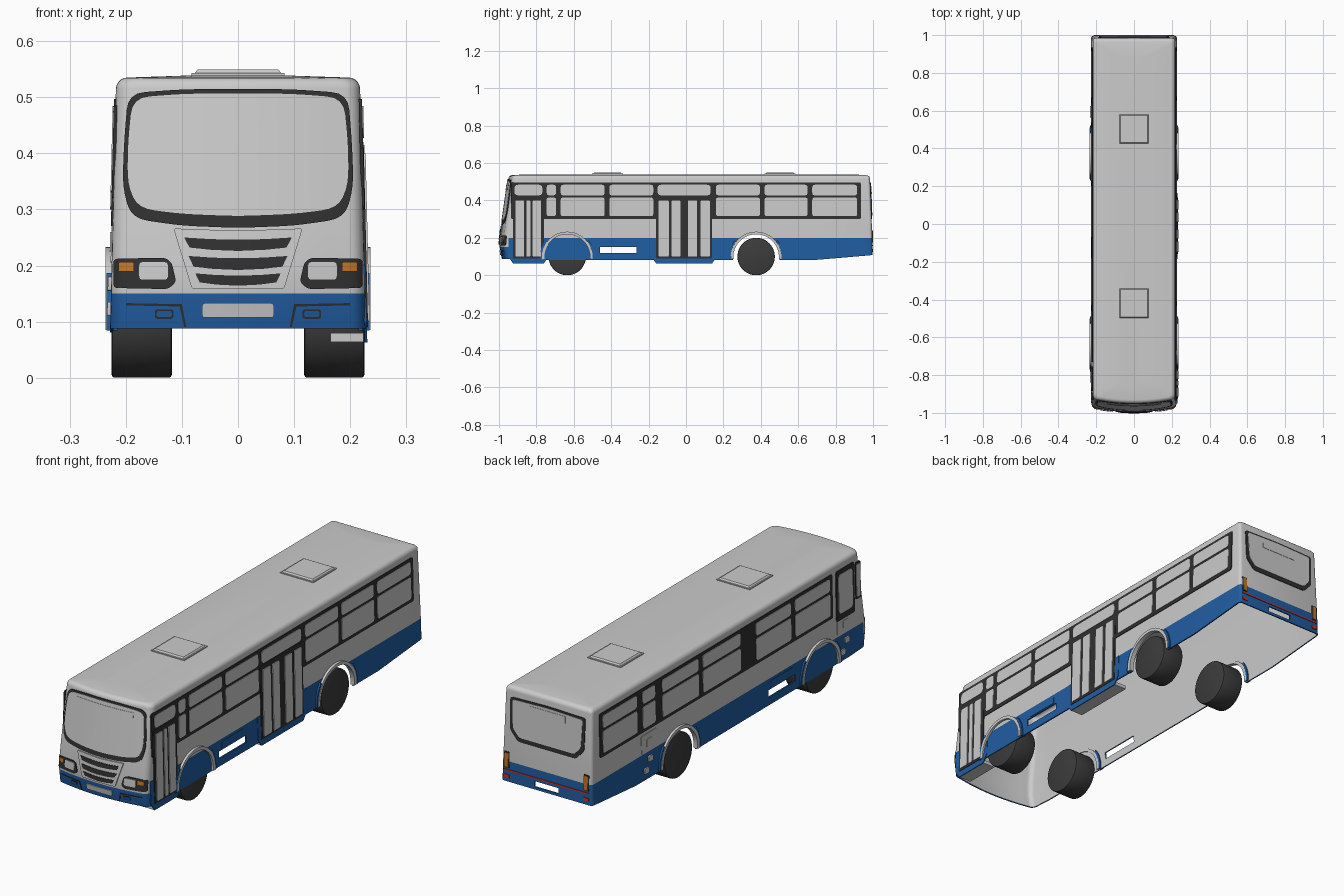
import bpy, bmesh, math
from mathutils import Vector

if "Cube" in bpy.data.objects:
    bpy.data.objects.remove(bpy.data.objects["Cube"])

def mat(name, c):
    m = bpy.data.materials.new(name)
    m.diffuse_color = (*c, 1)
    m.use_nodes = True
    m.node_tree.nodes["Principled BSDF"].inputs["Base Color"].default_value = m.diffuse_color
    return m
BLUE = mat("blue", (0.015, 0.11, 0.36))
DARK = mat("dark_trim", (0.03, 0.03, 0.03))
TYRE = mat("tyre", (0.045, 0.045, 0.045))
ORANGE = mat("orange", (0.55, 0.18, 0.02))
RED = mat("red", (0.6, 0.03, 0.02))

# Body surface: side width, front and rear positions by height
def lerp(t, table):
    for (a, p), (b, q) in zip(table, table[1:]):
        if t <= b:
            return p + (q - p) * max(0, (t - a) / (b - a))
    return table[-1][1]
def W(z): return 0.23 - 0.024 * z
def yf(z): return lerp(z, [(.085, -.985), (.15, -.996), (.2, -.994), (.27, -.985), (.515, -.95)])
def yb(z): return lerp(z, [(.085, .997), (.2, .996), (.515, .984)])
RF, RB = .03, .015
def F(x, z, i=0):
    c = W(z) - i - RF
    d = min(max(abs(x) - c, 0), RF)
    return yf(z) + i + .5 * min(abs(x), c) ** 2 + RF - math.sqrt(RF * RF - d * d)

def finish(name, bm, mats=()):
    bmesh.ops.recalc_face_normals(bm, faces=bm.faces[:])
    me = bpy.data.meshes.new(name)
    bm.to_mesh(me)
    bm.free()
    for m in mats:
        me.materials.append(m)
    ob = bpy.data.objects.new(name, me)
    bpy.context.collection.objects.link(ob)
    return ob

def box(name, x0, x1, y0, y1, z0, z1, m=None, top=1.0):
    bm = bmesh.new()
    bmesh.ops.create_cube(bm, size=1)
    for v in bm.verts:
        s = top if v.co.z > 0 else 1
        v.co = Vector(((x0 + x1) / 2 + v.co.x * s * (x1 - x0), (y0 + y1) / 2 + v.co.y * s * (y1 - y0),
                       (z0 + z1) / 2 + v.co.z * (z1 - z0)))
    return finish(name, bm, [m] if m else [])

def cyl(name, x0, x1, y, z, r, m=None, bevel=0):
    bm = bmesh.new()
    bmesh.ops.create_cone(bm, cap_ends=True, segments=48, radius1=r, radius2=r, depth=x1 - x0)
    if bevel:
        rim = [e for e in bm.edges if abs(e.verts[0].co.z - e.verts[1].co.z) < 1e-5]
        bmesh.ops.bevel(bm, geom=rim, offset=bevel, segments=2, profile=.5, affect='EDGES')
    for v in bm.verts:
        v.co = Vector(((x0 + x1) / 2 + v.co.z, y + v.co.x, z + v.co.y))
    return finish(name, bm, [m] if m else [])

def rounded(pts, r, n=4):
    out = []
    P = [Vector(p) for p in pts]
    for i, p in enumerate(P):
        a, b = P[i - 1] - p, P[(i + 1) % len(P)] - p
        s, e = p + a.normalized() * min(r, a.length * .45), p + b.normalized() * min(r, b.length * .45)
        out += [s * (1 - t) ** 2 + p * 2 * t * (1 - t) + e * t * t for t in [k / n for k in range(n + 1)]]
    return out
def rect(u0, u1, v0, v1, r=.01): return rounded([(u0, v0), (u1, v0), (u1, v1), (u0, v1)], r)
def mirrored(half): return half + [(-x, z) for x, z in reversed(half) if x > 0]

# Thin plate that follows a body side: R, L, F(ront) or B(ack)
def panel(name, pts, side, off, m=None):
    bm = bmesh.new()
    bm.faces.new([bm.verts.new((p[0], 0, p[1])) for p in pts])
    if side == 'F':
        cuts = [((k * .012, 0, 0), (1, 0, 0)) for k in range(-19, 20)] + [((0, 0, z), (0, 0, 1)) for z in (.15, .2, .27)]
        for co, no in cuts:
            bmesh.ops.bisect_plane(bm, geom=bm.verts[:] + bm.edges[:] + bm.faces[:], plane_co=co, plane_no=no)
    ret = bmesh.ops.extrude_face_region(bm, geom=bm.faces[:], use_keep_orig=True)
    outer = {v for v in ret['geom'] if isinstance(v, bmesh.types.BMVert)}
    for v in bm.verts:
        u, z, d = v.co.x, v.co.z, off if v in outer else -.003
        v.co = {'R': (W(z) + d, u, z), 'L': (-W(z) - d, u, z),
                'F': (u, F(u, z) - d, z), 'B': (u, yb(z) + d, z)}[side]
    return finish(name, bm, [m] if m else [])

# Body shell: stacked plan outlines, open underneath
def outline(z, i):
    w = W(z) - i
    c = w - RF
    half = [(c * k / 6, F(c * k / 6, z, i)) for k in range(6)]
    half += [(c + RF * math.sin(a), F(c, z, i) + RF * (1 - math.cos(a))) for a in [k * math.pi / 12 for k in range(7)]]
    half += [(w, -.85), (w, .68)]
    half += [(w - RB + RB * math.cos(a), yb(z) - i - RB + RB * math.sin(a)) for a in [k * math.pi / 8 for k in range(5)]]
    half += [(0, yb(z) - i)]
    return half + [(-x, y) for x, y in reversed(half[1:-1])]
levels = [(.085, 0), (.15, 0), (.2, 0), (.27, 0), (.515, 0)]
levels += [(.515 + .02 * math.sin(a), .02 * (1 - math.cos(a))) for a in [k * math.pi / 10 for k in range(1, 6)]]
bm = bmesh.new()
rings = [[bm.verts.new((x, y, z)) for x, y in outline(z, i)] for z, i in levels]
for v in rings[0]:
    v.co.z = lerp(v.co.y, [(-.92, .088), (-.85, .083), (.68, .081), (1, .108)])
rings.append([bm.verts.new((v.co.x * .4, v.co.y * .93, .539)) for v in rings[-1]])
for A, B in zip(rings, rings[1:]):
    for k in range(len(A)):
        n = (k + 1) % len(A)
        bm.faces.new((A[k], A[n], B[n], B[k]))
bm.faces.new(rings[-1])
for f in bm.faces:
    c = f.calc_center_median()
    f.material_index = 0 if c.z < .15 or (c.z < .2 and c.y > -.92) else 1
body = finish("body_shell", bm, [BLUE, None])
sol = body.modifiers.new("wall", 'SOLIDIFY')
sol.thickness, sol.offset, sol.material_offset = .006, -1, 1

WHEELS = (-.635, .375)
cutters = [cyl("arch_cutter", -.4, .4, y, .097, .125) for y in WHEELS]
cutters += [box("slot_cutter", -.4, .4, -.46, -.265, .118, .15),
            box("rear_recess_cutter", -.06, .06, .95, 1.1, .12, .145)]
bpy.context.view_layer.objects.active = body
bpy.ops.object.modifier_apply(modifier="wall")
for c in cutters:
    b = body.modifiers.new("cut", 'BOOLEAN')
    b.operation, b.solver, b.object = 'DIFFERENCE', 'EXACT', c
    bpy.ops.object.modifier_apply(modifier="cut")
    bpy.data.objects.remove(c)

# Wheels and wheel arch lips
def arc(name, s, y, r0, r1, x1, a0, a1, m=None):
    bm = bmesh.new()
    n = 24
    prev = None
    for k in range(n + 1):
        a = math.radians(a0 + (a1 - a0) * k / n)
        q = [bm.verts.new((s * x, y + r * math.cos(a), .097 + r * math.sin(a)))
             for r, x in ((r0, .215), (r1, .215), (r1, x1), (r0, x1))]
        if prev:
            for j in range(4):
                bm.faces.new((prev[j], prev[j - 1], q[j - 1], q[j]))
        if k in (0, n):
            bm.faces.new(q)
        prev = q
    finish(name, bm, [m] if m else [])
for s, side in ((1, 'R'), (-1, 'L')):
    for y in WHEELS:
        cyl("wheel", min(s * .118, s * .225), max(s * .118, s * .225), y, .1, .1, TYRE, .005)
        arc("arch_lip", s, y, .122, .136, .236, -5, 185)
        for a in (-5, 142):
            arc("arch_outer_lip", s, y, .136, .146, .234, a, a + 43, BLUE)
    panel("slot_cover", rect(-.44, -.28, .155, .188, .006), side, .002, BLUE)

# Side windows: dark band with a short pane over a tall pane
def window(side, y0, y1):
    panel("upper_pane", rect(y0, y1, .427, .484, .015), side, .005)
    panel("lower_pane", rect(y0, y1, .316, .415, .012), side, .005)
panel("window_band", rect(-.935, .935, .3, .497), 'R', .003, DARK)
panel("window_band", rect(-.73, .935, .3, .497), 'L', .003, DARK)
for y0, y1 in ((-.745, -.695), (-.67, -.435), (-.41, -.175), (.16, .395), (.42, .65), (.675, .915)):
    window('R', y0, y1)
for y0, y1 in ((-.71, -.46), (-.43, -.18), (-.07, .2), (.23, .49), (.54, .63), (.67, .915)):
    window('L', y0, y1)
panel("driver_window_frame", rect(-.885, -.755, .27, .495), 'L', .003, DARK)
panel("driver_window", rect(-.87, -.77, .3, .475, .02), 'L', .005)
panel("quarter_window_frame", rect(-.93, -.893, .32, .485), 'L', .003, DARK)
panel("quarter_window", rect(-.925, -.898, .33, .475), 'L', .005)

# Left service hatches and footholds
for y0, y1 in ((-.88, -.76), (.53, .64)):
    m = (y0 + y1) / 2
    panel("service_hatch", rect(y0, y1, .205, .285, .005), 'L', .002)
    panel("hatch_latch", rect(m - .02, m + .02, .225, .26, .004), 'L', .004)
    panel("foothold", rect(m - .02, m + .01, .155, .18, .004), 'L', .006)
    panel("foothold", rect(m + .01, m + .04, .11, .135, .004), 'L', .006)

# Doors with lowered sills
def door(y0, y1, leaves):
    sill = [(y0 - .025, .1), (y0, .063), (y1, .063), (y1 + .025, .1), (y1 + .025, .2), (y0 - .025, .2)]
    panel("door_sill", sill, 'R', .002, BLUE)
    box("door_step", .165, .224, y0, y1, .064, .08)
    panel("door", rect(y0, y1, .09, .42, .006), 'R', .004, DARK)
    panel("door_top_pane", rect(y0 + .008, y1 - .008, .427, .484, .02), 'R', .005)
    for a, b in leaves:
        panel("door_leaf_pane", rect(a, b, .1, .4, .006), 'R', .007)
door(-.925, -.76, ((-.912, -.866), (-.854, -.832), (-.82, -.775)))
door(-.16, .14, ((-.147, -.092), (-.077, -.03), (.01, .06), (.078, .128)))

# Windscreen and destination board
frame = mirrored([(0, .267), (.1, .271), (.19, .284), (.206, .34), (.203, .42), (.196, .507), (.1, .514), (0, .515)])
glass = mirrored([(0, .288), (.1, .292), (.178, .302), (.197, .345), (.196, .42), (.188, .499), (.1, .506), (0, .507)])
panel("windscreen_frame", rounded(frame, .03), 'F', .003, DARK)
panel("windscreen", rounded(glass, .03), 'F', .005)
panel("destination_board", rect(-.142, .142, .455, .49, .001), 'F', .0065)

# Grille
panel("grille_surround", rounded(mirrored([(0, .158), (.082, .158), (.115, .266), (0, .262)]), .005), 'F', .005)
for w, z1, z0 in ((.096, .25, .228), (.088, .217, .194), (.076, .186, .166)):
    slat = mirrored([(0, z0 - .002), (w * .5, z0), (w * .9, z0 + .004), (w, z1), (w * .5, z1 - .003), (0, z1 - .004)])
    panel("grille_slat", slat, 'F', .007, DARK)

# Headlights and bumper details
for s in (1, -1):
    def pts(p): return [(s * x, z) for x, z in p]
    panel("headlight_housing", rounded(pts([(.222, .16), (.125, .158), (.11, .17), (.118, .205), (.13, .214), (.222, .212)]), .008), 'F', .003, DARK)
    panel("headlight", pts(rect(.124, .177, .174, .207, .008)), 'F', .007)
    panel("indicator", pts(rect(.185, .213, .189, .206, .003)), 'F', .006, ORANGE)
    panel("bumper_seam", pts([(.2, .133), (.1, .131), (.092, .09), (.096, .09), (.104, .127), (.2, .129)]), 'F', .002, DARK)
    panel("fog_lamp_rim", pts(rect(.115, .148, .105, .122, .005)), 'F', .002, DARK)
    panel("fog_lamp", pts(rect(.118, .145, .108, .119, .004)), 'F', .003, BLUE)
    # Rear lamps
    panel("rear_lamp_rim", pts(rect(.186, .212, .17, .242, .003)), 'B', .002, DARK)
    panel("rear_lamp", pts(rect(.19, .208, .175, .237, .003)), 'B', .004, ORANGE)
    panel("rear_reflector", pts(rect(.185, .212, .125, .14, .003)), 'B', .004, RED)
panel("front_plate", rect(-.064, .064, .107, .133, .006), 'F', .004)

# Rear window and trim
panel("rear_window_frame", rounded(mirrored([(0, .3), (.145, .3), (.185, .345), (.188, .49), (0, .495)]), .012), 'B', .003, DARK)
panel("rear_window", rounded(mirrored([(0, .32), (.138, .32), (.17, .355), (.176, .482), (0, .487)]), .012), 'B', .005)
panel("rear_board", rect(-.09, .09, .435, .475, .001), 'B', .0065)
panel("rear_red_strip", rect(-.213, .213, .157, .163, .001), 'B', .003, RED)

# Roof hatches
for y in (-.42, .503):
    box("roof_hatch_base", -.083, .083, y - .083, y + .083, .53, .543)
    box("roof_hatch_lid", -.08, .08, y - .08, y + .08, .54, .549, top=.9)

bpy.ops.object.select_all(action='SELECT')
bpy.ops.object.shade_smooth_by_angle(angle=math.radians(32))
